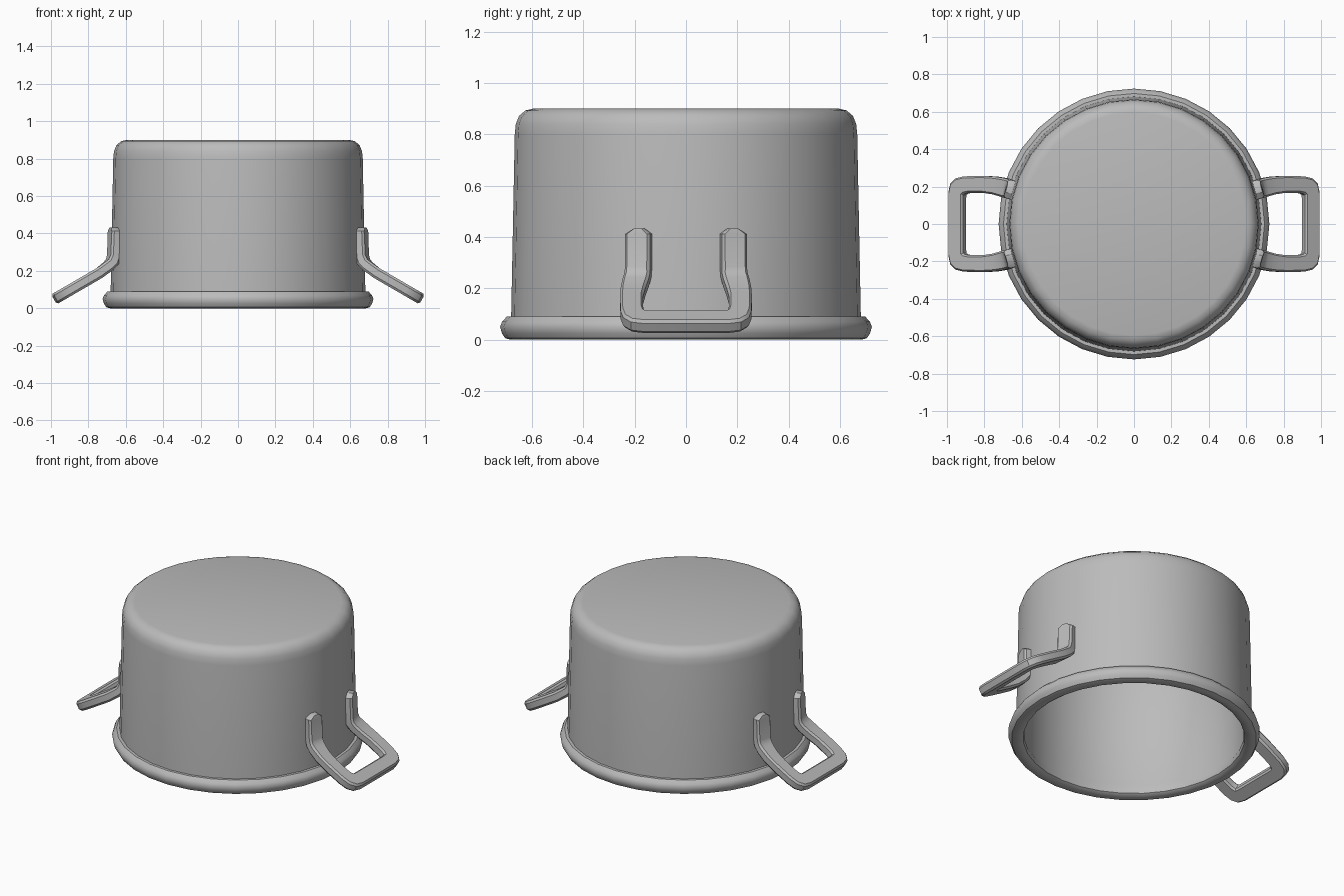
import bpy, bmesh, math
from mathutils import Vector

cube = bpy.data.objects.get("Cube")
if cube:
    bpy.data.objects.remove(cube, do_unlink=True)

# Single metal colour
COLOUR = (0.5, 0.5, 0.5, 1)
metal = bpy.data.materials.new("grey metal")
metal.use_nodes = True
metal.diffuse_color = COLOUR
metal.node_tree.nodes["Principled BSDF"].inputs["Base Color"].default_value = COLOUR


def finish(bm, name, angle):
    bmesh.ops.recalc_face_normals(bm, faces=bm.faces)
    mesh = bpy.data.meshes.new(name)
    bm.to_mesh(mesh)
    bm.free()
    mesh.materials.append(metal)
    obj = bpy.data.objects.new(name, mesh)
    bpy.context.collection.objects.link(obj)
    bpy.ops.object.select_all(action="DESELECT")
    obj.select_set(True)
    bpy.context.view_layer.objects.active = obj
    bpy.ops.object.shade_smooth_by_angle(angle=math.radians(angle))
    return obj


def bridge(bm, rings, closed_ring=True):
    for a, b in zip(rings, rings[1:]):
        n = len(a)
        for i in range(n):
            j = (i + 1) % n
            bm.faces.new((a[i], a[j], b[j], b[i]))


# Upturned pot: outer wall, rolled rim and inner wall in one lathe profile
PROFILE = [
    (0.595, 0.90), (0.625, 0.893), (0.65, 0.872), (0.663, 0.84), (0.667, 0.80),
    (0.681, 0.09), (0.698, 0.09), (0.716, 0.07), (0.724, 0.05), (0.717, 0.025),
    (0.705, 0.006), (0.685, 0), (0.655, 0), (0.637, 0.012), (0.632, 0.035),
    (0.645, 0.07), (0.64, 0.80), (0.62, 0.85), (0.58, 0.87),
]
SIDES = 32
bm = bmesh.new()
rings = []
for r, z in PROFILE:
    ring = []
    for i in range(SIDES):
        a = math.tau * i / SIDES
        ring.append(bm.verts.new((r * math.cos(a), r * math.sin(a), z)))
    rings.append(ring)
bridge(bm, rings)
bm.faces.new(rings[0])
bm.faces.new(rings[-1])
finish(bm, "pot_body", 40)


# Handle: a bent strap, given as inner edge, outer edge, normal and half thickness
def slope_z(x):
    return 0.07 - 0.58 * (x - 0.945)


def section(inner, outer, azimuth, tilt, half):
    az, t = math.radians(azimuth), math.radians(tilt)
    normal = Vector((math.cos(az) * math.cos(t), math.sin(az) * math.cos(t), math.sin(t)))
    a, b = Vector(inner), Vector(outer)
    outline = [(0, 0.6), (0.1, 1), (0.9, 1), (1, 0.6),
               (1, -0.6), (0.9, -1), (0.1, -1), (0, -0.6)]
    return [a.lerp(b, f) + normal * half * h for f, h in outline]


# Upright ends that hug the wall
half_loop = [
    section((0.668, 0.165, 0.433), (0.658, 0.20, 0.433), 16, 0, 0.02),
    section((0.672, 0.135, 0.412), (0.645, 0.232, 0.412), 16, 0, 0.028),
    section((0.674, 0.135, 0.285), (0.649, 0.232, 0.285), 16, 0, 0.03),
    section((0.681, 0.138, 0.25), (0.662, 0.238, 0.25), 10, 22, 0.03),
    section((0.702, 0.145, 0.222), (0.688, 0.246, 0.226), 5, 45, 0.03),
]
# Sloping arm and rounded outer corner
for xi, yi, xo, yo in [
    (0.745, 0.158, 0.74, 0.254), (0.80, 0.167, 0.80, 0.257),
    (0.87, 0.167, 0.90, 0.255), (0.895, 0.163, 0.945, 0.244),
    (0.904, 0.156, 0.974, 0.215), (0.906, 0.14, 0.984, 0.165),
]:
    half_loop.append(section((xi, yi, slope_z(xi)), (xo, yo, slope_z(xo)), 0, 60, 0.03))
other_half = [[Vector((p.x, -p.y, p.z)) for p in s] for s in reversed(half_loop)]

for name, turn in (("left_handle", 1), ("right_handle", -1)):
    bm = bmesh.new()
    rings = [[bm.verts.new((p.x * turn, p.y, p.z)) for p in s]
             for s in half_loop + other_half]
    bridge(bm, rings)
    bm.faces.new(rings[0])
    bm.faces.new(rings[-1])
    finish(bm, name, 35)
